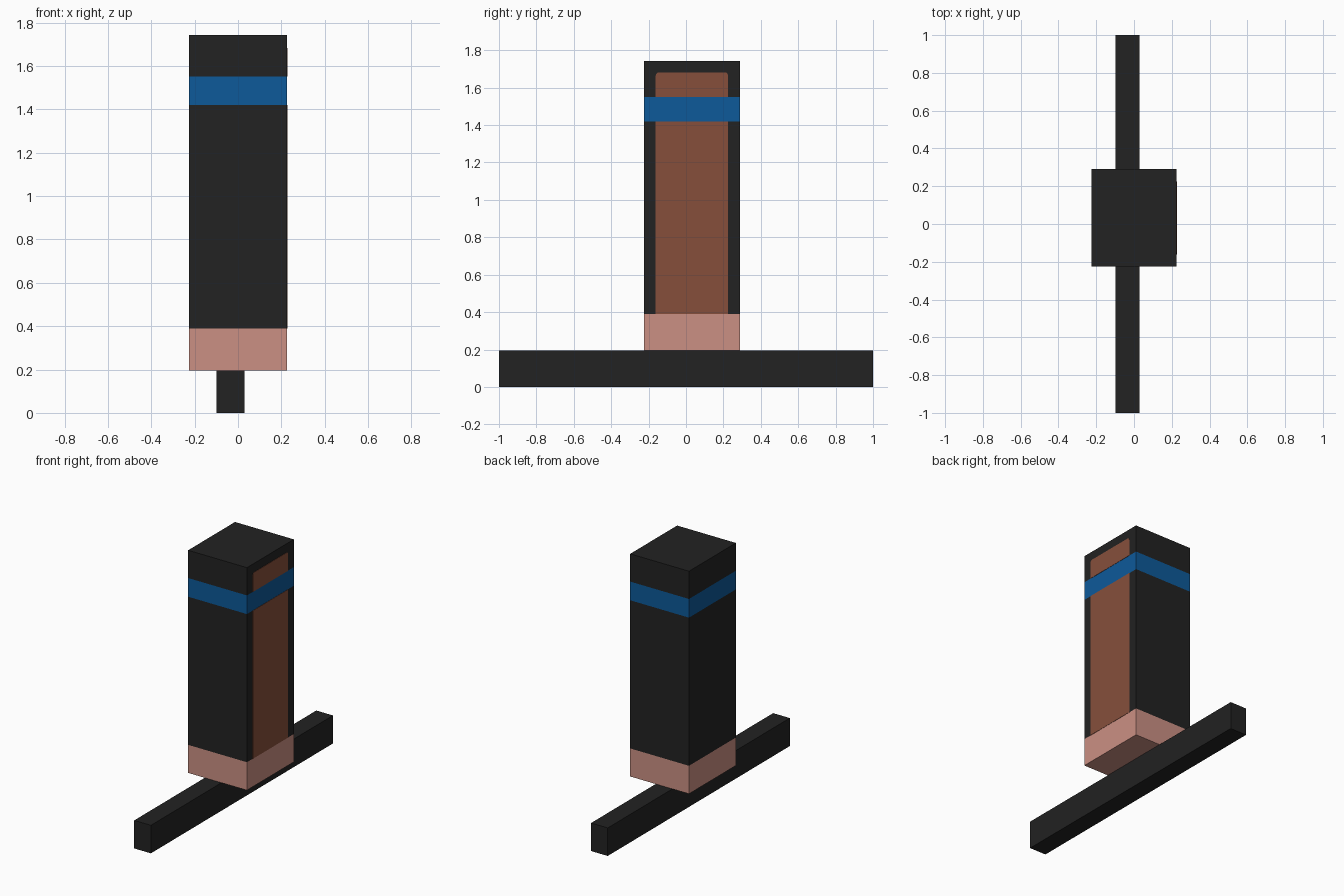
import bpy, bmesh, math

if "Cube" in bpy.data.objects:
    bpy.data.objects.remove(bpy.data.objects["Cube"])


def material(name, rgb):
    m = bpy.data.materials.new(name)
    m.diffuse_color = (*rgb, 1)
    m.use_nodes = True
    m.node_tree.nodes["Principled BSDF"].inputs["Base Color"].default_value = m.diffuse_color
    return m


BLACK = material("black", (0.016, 0.016, 0.016))
BLUE = material("blue", (0.004, 0.10, 0.32))
PINK = material("pink", (0.60, 0.28, 0.23))
BROWN = material("brown", (0.24, 0.078, 0.044))


def finish(bm, name, mats):
    bmesh.ops.recalc_face_normals(bm, faces=bm.faces)
    me = bpy.data.meshes.new(name)
    bm.to_mesh(me)
    bm.free()
    for m in mats:
        me.materials.append(m)
    ob = bpy.data.objects.new(name, me)
    bpy.context.collection.objects.link(ob)
    return ob


def box_mesh(lo, hi):
    bm = bmesh.new()
    bmesh.ops.create_cube(bm, size=1)
    for v in bm.verts:
        v.co = [l + (c + 0.5) * (h - l) for l, c, h in zip(lo, v.co, hi)]
    return bm


# Long bar under the tower
Z0, Z1, Z2, Z3, Z4 = 0.195, 0.39, 1.42, 1.55, 1.743
finish(box_mesh((-0.098, -1, 0), (0.03, 1, Z0)), "base_bar", [BLACK])

# Tower: one box cut at the colour boundaries
bm = box_mesh((-0.226, -0.225, Z0), (0.226, 0.29, Z4))
for z in (Z1, Z2, Z3):
    bmesh.ops.bisect_plane(bm, geom=bm.verts[:] + bm.edges[:] + bm.faces[:],
                           plane_co=(0, 0, z), plane_no=(0, 0, 1))
for f in bm.faces:
    z = f.calc_center_median().z
    f.material_index = 2 if z < Z1 else 1 if Z2 < z < Z3 else 0
finish(bm, "tower", [BLACK, BLUE, PINK])


# Brown panel on the right side, interrupted by the blue band
def panel(name, z_lo, z_hi, radius):
    y0, y1, x = -0.162, 0.225, 0.226
    pts = [(y0, z_lo), (y1, z_lo)]
    if radius:
        for cy, start in ((y1 - radius, 0), (y0 + radius, 90)):
            for i in range(5):
                a = math.radians(start + 22.5 * i)
                pts.append((cy + radius * math.cos(a),
                            z_hi - radius + radius * math.sin(a)))
    else:
        pts += [(y1, z_hi), (y0, z_hi)]
    bm = bmesh.new()
    face = bm.faces.new([bm.verts.new((x, y, z)) for y, z in pts])
    ext = bmesh.ops.extrude_face_region(bm, geom=[face], use_keep_orig=True)
    for g in ext["geom"]:
        if isinstance(g, bmesh.types.BMVert):
            g.co.x += 0.002
    finish(bm, name, [BROWN])


panel("lower_side_panel", Z1, Z2, 0)
panel("upper_side_panel", Z3, 1.682, 0.018)
